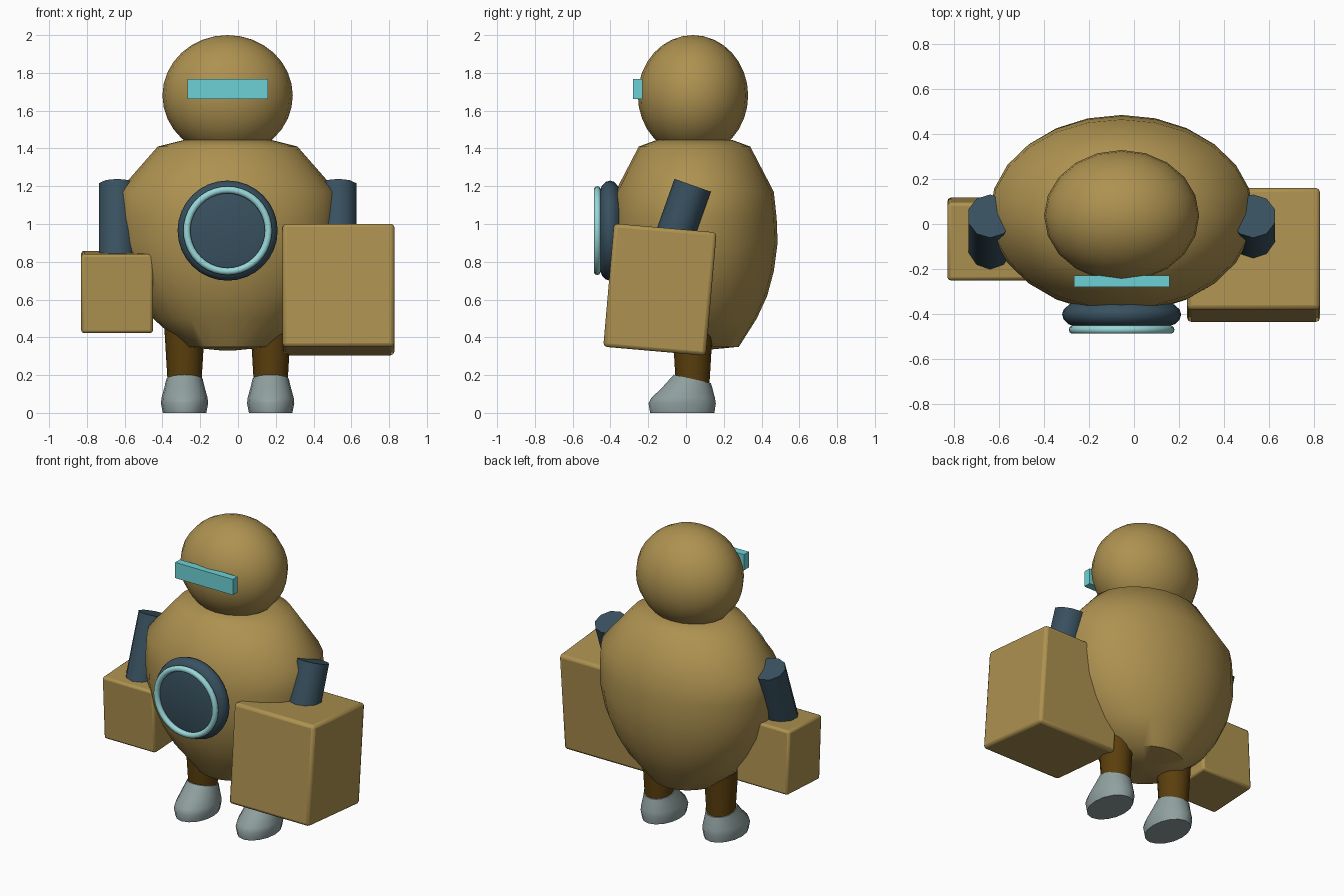
import bpy, bmesh, math
from mathutils import Vector

if "Cube" in bpy.data.objects:
    bpy.data.objects.remove(bpy.data.objects["Cube"])

CX, CY = -0.055, 0.045   # centre line of the figure


def material(name, rgb):
    m = bpy.data.materials.new(name)
    m.diffuse_color = (*rgb, 1)
    m.use_nodes = True
    m.node_tree.nodes["Principled BSDF"].inputs["Base Color"].default_value = m.diffuse_color
    return m


TAN = material("tan", (0.42, 0.285, 0.08))
NAVY = material("slate_blue", (0.04, 0.082, 0.115))
CYAN = material("cyan", (0.155, 0.64, 0.67))
PALE = material("pale_cyan", (0.32, 0.68, 0.69))
BROWN = material("dark_brown", (0.105, 0.05, 0.004))
GREY = material("boot_grey", (0.28, 0.35, 0.35))


def finish(ob, name, mat, angle=35):
    ob.name = name
    ob.data.materials.append(mat)
    bpy.ops.object.select_all(action='DESELECT')
    ob.select_set(True)
    bpy.context.view_layer.objects.active = ob
    bpy.ops.object.shade_smooth_by_angle(angle=math.radians(angle))
    return ob


def loft(name, rings, mat, n=24, angle=35, tilt=0):
    """Stack of ellipses (z, centre x, centre y, half x, half y); tilt slopes the last one."""
    bm = bmesh.new()
    loops = []
    for k, (z, cx, cy, hx, hy) in enumerate(rings):
        t = tilt if k == len(rings) - 1 else 0
        loops.append([bm.verts.new((cx + hx * math.cos(a), cy + hy * math.sin(a),
                                    z - t * math.sin(a)))
                      for a in (2 * math.pi * i / n for i in range(n))])
    for a, b in zip(loops, loops[1:]):
        for i in range(n):
            j = (i + 1) % n
            bm.faces.new((a[i], a[j], b[j], b[i]))
    bm.faces.new(loops[0][::-1])
    bm.faces.new(loops[-1])
    me = bpy.data.meshes.new(name)
    bm.to_mesh(me)
    bm.free()
    ob = bpy.data.objects.new(name, me)
    bpy.context.collection.objects.link(ob)
    return finish(ob, name, mat, angle)


def box(name, loc, size, mat, tilt=0, bevel=0.0):
    bpy.ops.mesh.primitive_cube_add(size=1, location=loc, rotation=(math.radians(tilt), 0, 0))
    ob = bpy.context.object
    ob.scale = size
    bpy.ops.object.transform_apply(location=False, rotation=False, scale=True)
    if bevel:
        mod = ob.modifiers.new("soft_edges", 'BEVEL')
        mod.width = bevel
        mod.segments = 2
    return finish(ob, name, mat, 30)


# Barrel-shaped torso with a flat shoulder rim
torso = [(0.33, 0.03, 0.03), (0.35, 0.23, 0.235), (0.50, 0.395, 0.33), (0.62, 0.48, 0.385),
         (0.75, 0.545, 0.42), (0.90, 0.58, 0.44), (1.03, 0.587, 0.435), (1.17, 0.58, 0.42),
         (1.41, 0.37, 0.295), (1.445, 0.23, 0.20)]
loft("torso", [(z, CX, CY, hx, hy) for z, hx, hy in torso], TAN, angle=45)

# Head and visor
bpy.ops.mesh.primitive_uv_sphere_add(segments=20, ring_count=16, location=(CX, 0.037, 1.68))
head = bpy.context.object
head.scale = (0.345, 0.292, 0.32)
finish(head, "head", TAN)
box("visor", (CX, -0.255, 1.715), (0.425, 0.05, 0.105), CYAN)

# Round chest plate with a glowing ring
plate = loft("chest_plate",
             [(0.33, 0, 0, 0.20, 0.20), (0.36, 0, 0, 0.235, 0.235), (0.38, 0, 0, 0.258, 0.258),
              (0.402, 0, 0, 0.265, 0.265), (0.425, 0, 0, 0.258, 0.258),
              (0.445, 0, 0, 0.238, 0.238), (0.455, 0, 0, 0.21, 0.21)], NAVY, n=32)
plate.location = (CX, 0, 0.965)
plate.rotation_euler.x = math.pi / 2
bpy.ops.mesh.primitive_torus_add(major_radius=0.216, minor_radius=0.019, major_segments=40,
                                 minor_segments=10, location=(CX, -0.47, 0.965),
                                 rotation=(math.pi / 2, 0, 0))
finish(bpy.context.object, "chest_ring", PALE, 60)

# Big blocky fists, different on each side
box("right_fist", (0.532, -0.138, 0.653), (0.592, 0.545, 0.655), TAN, -5, 0.02)
box("left_fist", (-0.64, -0.067, 0.64), (0.38, 0.348, 0.42), TAN, 3, 0.015)

for side, s in (("left", -1), ("right", 1)):
    # Leaning upper arm
    top, low = Vector((0, 0.035, 1.205)), Vector((0, -0.13, 0.74))
    axis = top - low
    mid = (top + low) / 2
    bpy.ops.mesh.primitive_cylinder_add(vertices=10, radius=0.102, depth=axis.length,
                                        location=(CX + s * 0.585, mid.y, mid.z))
    arm = bpy.context.object
    arm.rotation_euler = axis.to_track_quat('Z', 'Y').to_euler()
    finish(arm, side + "_arm", NAVY, 40)

    # Leg and boot
    x = CX + s * 0.228
    loft(side + "_leg", [(0.10, x, 0.035, 0.086, 0.086), (0.50, x, 0.035, 0.11, 0.11)],
         BROWN, n=16)
    loft(side + "_boot",
         [(0.0, x, -0.02, 0.115, 0.17), (0.05, x, -0.02, 0.125, 0.178),
          (0.08, x, -0.015, 0.122, 0.168), (0.13, x, 0.005, 0.108, 0.135),
          (0.18, x, 0.033, 0.096, 0.098)], GREY, n=16, angle=50, tilt=0.022)
